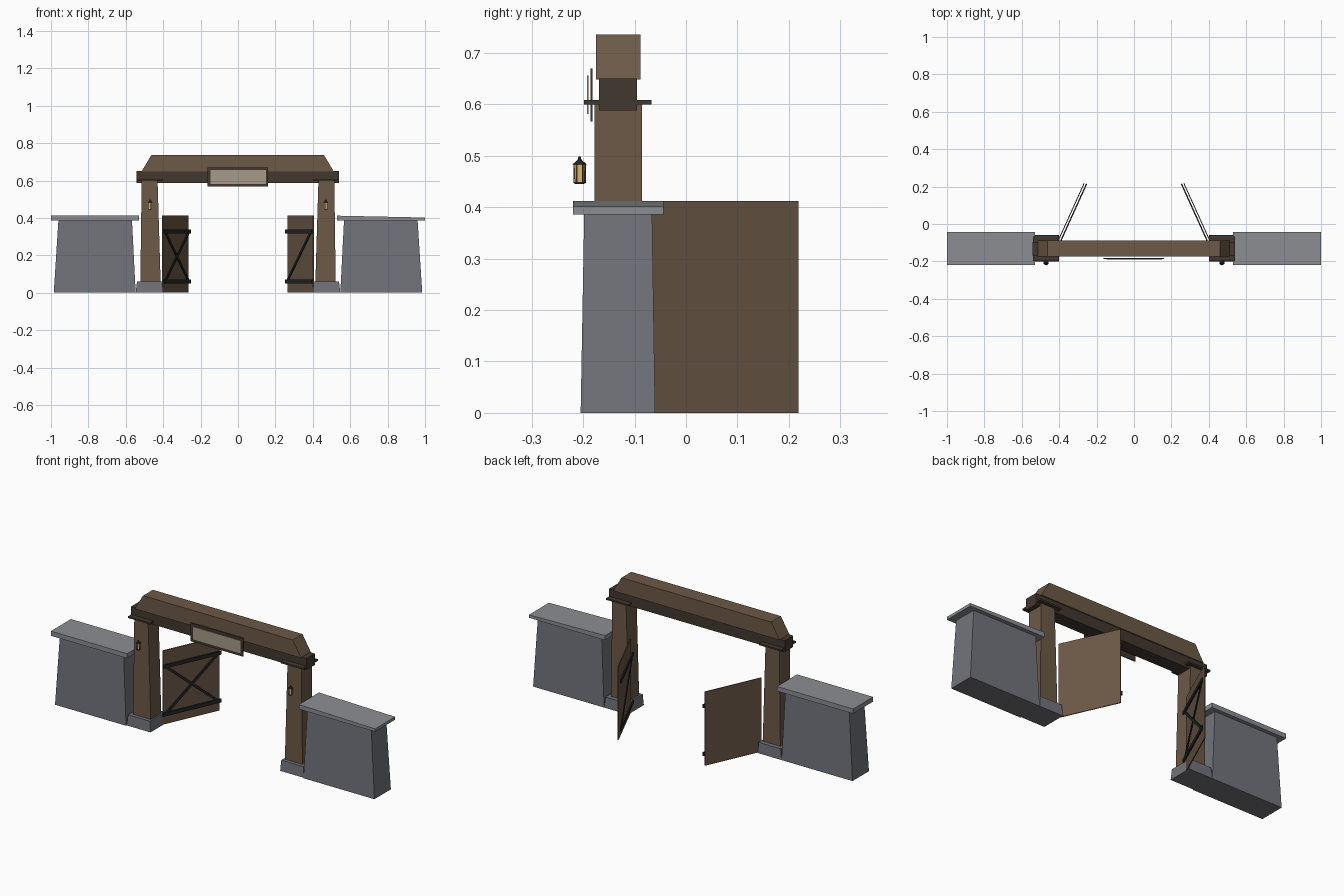
import bpy, bmesh, math
from mathutils import Vector, Matrix

if "Cube" in bpy.data.objects:
    bpy.data.objects.remove(bpy.data.objects["Cube"])


def material(name, rgb):
    m = bpy.data.materials.new(name)
    m.diffuse_color = (*rgb, 1)
    m.use_nodes = True
    m.node_tree.nodes["Principled BSDF"].inputs["Base Color"].default_value = m.diffuse_color
    return m


WOOD = material("wood", (0.15, 0.10, 0.063))
DARK = material("dark_wood", (0.055, 0.04, 0.028))
STONE = material("stone", (0.17, 0.175, 0.20))
CAP = material("cap_stone", (0.26, 0.27, 0.29))
IRON = material("iron", (0.02, 0.02, 0.021))
PANEL = material("sign_panel", (0.38, 0.33, 0.25))
GLOW = material("lantern_glass", (0.75, 0.5, 0.15))


def finish(bm, name, mat, matrix=None):
    if matrix:
        bm.transform(matrix)
    bmesh.ops.recalc_face_normals(bm, faces=bm.faces)
    me = bpy.data.meshes.new(name)
    bm.to_mesh(me)
    bm.free()
    me.materials.append(mat)
    ob = bpy.data.objects.new(name, me)
    bpy.context.collection.objects.link(ob)
    return ob


def block(name, mat, low, high, z0, z1, matrix=None, z1_end=None):
    """Tapered block: low and high are (x0, x1, y0, y1) rectangles; z1_end is the top height at x1."""
    bm = bmesh.new()
    bmesh.ops.create_cube(bm, size=1)
    for v in bm.verts:
        right, back, up = v.co.x > 0, v.co.y > 0, v.co.z > 0
        r = high if up else low
        z = z0
        if up:
            z = z1_end if right and z1_end is not None else z1
        v.co = (r[1] if right else r[0], r[3] if back else r[2], z)
    return finish(bm, name, mat, matrix)


def box(name, mat, x0, x1, y0, y1, z0, z1, matrix=None):
    r = (x0, x1, y0, y1)
    return block(name, mat, r, r, z0, z1, matrix)


def brace(name, a, b, matrix):
    """Flat bar between two (x, z) points on the inner face of a gate."""
    d = Vector((b[0] - a[0], b[1] - a[1]))
    place = Matrix.Translation((a[0], 0, a[1])) @ Matrix.Rotation(-math.atan2(d.y, d.x), 4, 'Y')
    box(name, IRON, 0, d.length, -0.016, -0.011, -0.007, 0.007, matrix @ place)


def cone(name, mat, r1, r2, z0, z1, matrix, sides=6):
    bm = bmesh.new()
    bmesh.ops.create_cone(bm, cap_ends=True, segments=sides, radius1=r1, radius2=r2, depth=z1 - z0)
    bmesh.ops.translate(bm, verts=bm.verts, vec=(0, 0, (z0 + z1) / 2))
    return finish(bm, name, mat, matrix)


for side, s in (("left", -1), ("right", 1)):
    flip = Matrix.Diagonal((s, 1, 1, 1))

    # stone wall, its cap and the post footing
    block(side + "_wall", STONE, (0.547, 0.985, -0.205, -0.06),
          (0.567, 0.96, -0.198, -0.066), 0, 0.39, flip)
    r = (0.53, 1.0, -0.22, -0.044)
    block(side + "_wall_cap", CAP, r, r, 0.386, 0.412, flip, 0.412 if s < 0 else 0.402)
    block(side + "_footing", STONE, (0.40, 0.547, -0.20, -0.06),
          (0.405, 0.54, -0.197, -0.062), 0, 0.06, flip)

    # post and the thin plate on top of it
    block(side + "_post", WOOD, (0.412, 0.523, -0.178, -0.085),
          (0.43, 0.515, -0.178, -0.086), 0.002, 0.60, flip)
    box(side + "_post_plate", DARK, 0.402, 0.54, -0.198, -0.067, 0.60, 0.609, flip)

    # open gate: local x runs from hinge to free edge, local -y is the passage side
    angle = math.atan2(0.303, 0.137)
    gate = flip @ Matrix.Translation((0.405, -0.085, 0)) @ \
        Matrix.Diagonal((-1, 1, 1, 1)) @ Matrix.Rotation(angle, 4, 'Z')
    width = math.hypot(0.137, 0.303)
    box(side + "_gate", WOOD, 0, width, -0.004, 0.001, 0, 0.412, gate)
    for level, z in (("lower", 0.06), ("upper", 0.327)):
        box(f"{side}_gate_{level}_strap", IRON, -0.008, width + 0.003,
            -0.018, -0.011, z - 0.01, z + 0.01, gate)
    brace(side + "_gate_brace", (0.015, 0.32), (width - 0.02, 0.065), gate)
    if s < 0:
        brace(side + "_gate_cross_brace", (0.015, 0.065), (width - 0.02, 0.32), gate)

    # six-sided lantern in front of the post
    lamp = Matrix.Translation((0.47 * s, -0.207, 0))
    cone(side + "_lantern_glass", GLOW, 0.009, 0.0115, 0.449, 0.483, lamp)
    cone(side + "_lantern_base", IRON, 0.010, 0.010, 0.445, 0.449, lamp)
    cone(side + "_lantern_roof", IRON, 0.0145, 0.004, 0.483, 0.492, lamp)
    cone(side + "_lantern_finial", IRON, 0.004, 0.002, 0.491, 0.499, lamp)
    for i in range(6):
        a = math.tau * i / 6
        x, y = 0.011 * math.sin(a), 0.011 * math.cos(a)
        box(f"{side}_lantern_bar_{i + 1}", IRON, x - 0.001, x + 0.001,
            y - 0.001, y + 0.001, 0.447, 0.485, lamp)

# lintel of two stacked beams
box("lower_beam", DARK, -0.543, 0.541, -0.169, -0.095, 0.588, 0.651)
block("upper_beam", WOOD, (-0.515, 0.512, -0.175, -0.089),
      (-0.463, 0.46, -0.175, -0.089), 0.649, 0.736)

# blank sign board with a raised panel
box("sign_board", DARK, -0.162, 0.16, -0.186, -0.182, 0.567, 0.67)
box("sign_panel", PANEL, -0.147, 0.15, -0.193, -0.190, 0.582, 0.656)
